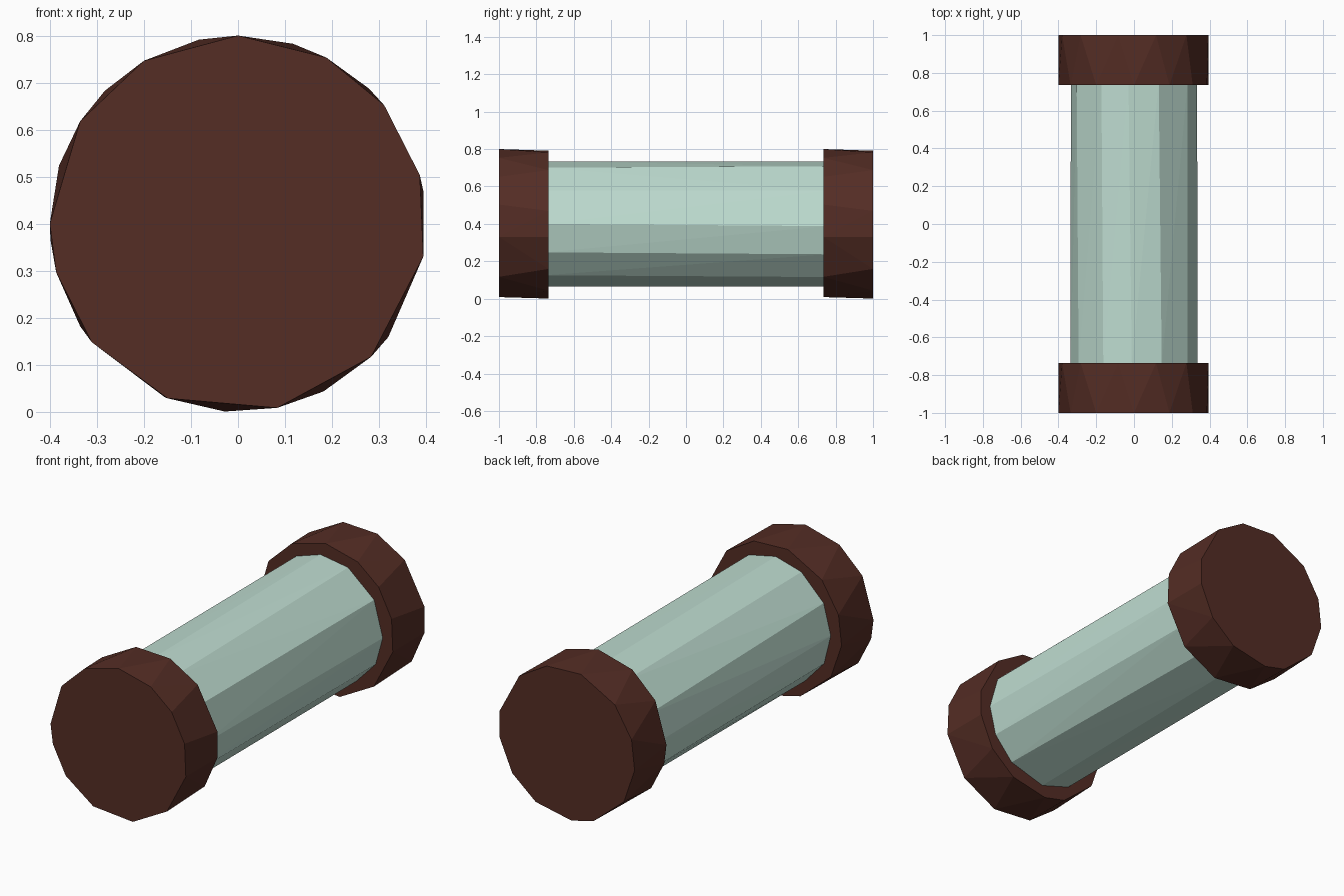
import bpy, bmesh, math

if "Cube" in bpy.data.objects:
    bpy.data.objects.remove(bpy.data.objects["Cube"])


def material(name, rgb):
    m = bpy.data.materials.new(name)
    m.diffuse_color = (*rgb, 1.0)
    m.use_nodes = True
    m.node_tree.nodes["Principled BSDF"].inputs["Base Color"].default_value = m.diffuse_color
    return m


brown = material("dark brown", (0.089, 0.026, 0.018))
glass = material("pale green glass", (0.515, 0.716, 0.631))


def prism(name, mat, radius, y0, angles0, y1, angles1):
    """Hand-cut drum along y: the hull of two irregular rings."""
    bm = bmesh.new()
    for y, angles in ((y0, angles0), (y1, angles1)):
        for a in angles:
            t = math.radians(a)
            bm.verts.new((radius * math.cos(t), y, 0.4 + radius * math.sin(t)))
    bmesh.ops.convex_hull(bm, input=bm.verts[:])
    bmesh.ops.dissolve_limit(bm, angle_limit=math.radians(0.5),
                             verts=bm.verts[:], edges=bm.edges[:])
    bmesh.ops.recalc_face_normals(bm, faces=bm.faces[:])
    mesh = bpy.data.meshes.new(name)
    bm.to_mesh(mesh)
    bm.free()
    mesh.materials.append(mat)
    obj = bpy.data.objects.new(name, mesh)
    bpy.context.collection.objects.link(obj)
    return obj


# uneven corner angles, in degrees
outer = [90, 62, 39, 15, -10, -45, -78, -112, -141, -165, 180, 147, 120]
inner = [73, 46, 10, -10, -37, -63, -94, -113, -147, -175, 162, 135, 102]
tube_a = [0, 32, 64, 92, 119, 151, 180, 208, 237, 268, 305, 333]
tube_b = [-2, 32, 67, 95, 121, 155, 182, 211, 240, 272, 302, 331]

# end caps
prism("front_cap", brown, 0.4, -1.0, outer, -0.735, inner)
prism("back_cap", brown, 0.4, 1.0, inner, 0.735, outer)

# tube between the caps, tucked slightly into them
prism("tube", glass, 0.335, -0.75, tube_a, 0.75, tube_b)
